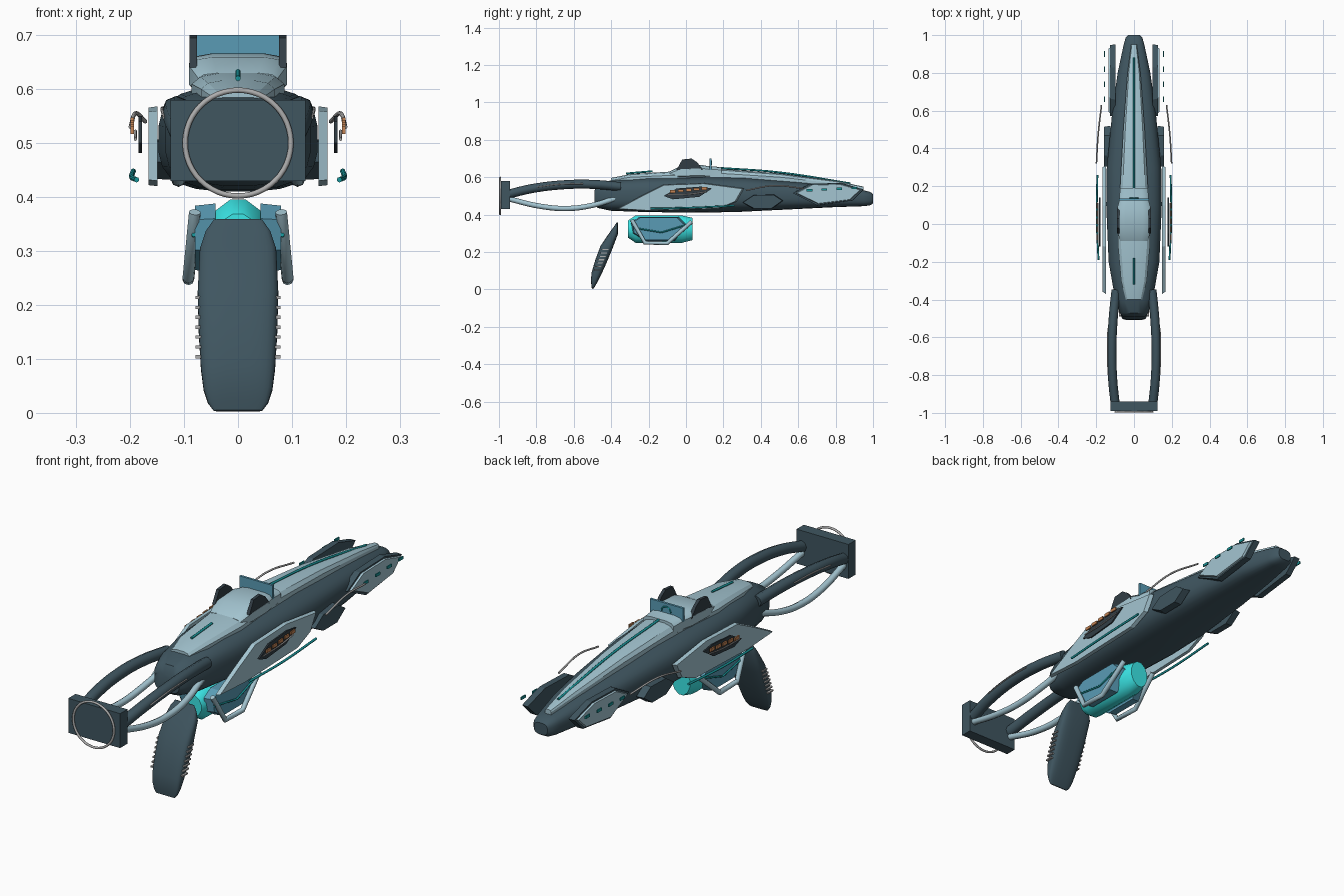
import bpy, math
from mathutils import Matrix, Vector

cube = bpy.data.objects.get("Cube")
if cube:
    bpy.data.objects.remove(cube)


def material(name, r, g, b):
    m = bpy.data.materials.new(name)
    m.use_nodes = True
    m.diffuse_color = (r, g, b, 1)
    m.node_tree.nodes["Principled BSDF"].inputs["Base Color"].default_value = (r, g, b, 1)
    return m


HULL = material("dark slate", .05, .092, .117)
BLACK = material("charcoal", .032, .048, .06)
SHELL = material("pale blue grey", .37, .56, .64)
BLUE = material("steel blue", .1, .33, .46)
CYAN = material("bright cyan", .045, .82, .82)
TEAL = material("teal", .01, .31, .33)
SILVER = material("silver", .42, .42, .42)
COPPER = material("copper", .55, .23, .09)


def make(name, verts, faces, mat, smooth=None):
    me = bpy.data.meshes.new(name)
    me.from_pydata(verts, [], faces)
    me.materials.append(mat)
    ob = bpy.data.objects.new(name, me)
    bpy.context.collection.objects.link(ob)
    bpy.ops.object.select_all(action='DESELECT')
    ob.select_set(True)
    bpy.context.view_layer.objects.active = ob
    bpy.ops.object.mode_set(mode='EDIT')
    bpy.ops.mesh.select_all(action='SELECT')
    bpy.ops.mesh.normals_make_consistent(inside=False)
    bpy.ops.object.mode_set(mode='OBJECT')
    if smooth:
        bpy.ops.object.shade_smooth_by_angle(angle=math.radians(smooth))
    return ob


def skin(name, rings, mat, smooth=None):
    """Join equal rings of points into a capped solid."""
    n = len(rings[0])
    faces = [(k * n + i, k * n + (i + 1) % n, (k + 1) * n + (i + 1) % n, (k + 1) * n + i)
             for k in range(len(rings) - 1) for i in range(n)]
    faces += [tuple(range(n)), tuple(range((len(rings) - 1) * n, len(rings) * n))]
    return make(name, [p for r in rings for p in r], faces, mat, smooth)


def loft(name, stations, mat, n=24, power=3, smooth=35):
    """Stations along y: (y, half width, bottom, top), rounded-box section."""
    def squash(v):
        return math.copysign(abs(v) ** (2 / power), v)
    rings = []
    for y, w, lo, hi in stations:
        angles = [math.tau * (i + .5) / n for i in range(n)]
        rings.append([(w * squash(math.cos(a)), y,
                       (lo + hi) / 2 + (hi - lo) / 2 * squash(math.sin(a))) for a in angles])
    return skin(name, rings, mat, smooth)


def plate(name, outline, x0, x1, mat, shrink=1.0):
    """Side plate from a (y, z) outline, its outer face scaled by shrink."""
    cy = sum(p[0] for p in outline) / len(outline)
    cz = sum(p[1] for p in outline) / len(outline)
    outer = [(x1, cy + (y - cy) * shrink, cz + (z - cz) * shrink) for y, z in outline]
    return skin(name, [[(x0, y, z) for y, z in outline], outer], mat)


def box(name, centre, size, mat):
    x, y, z = centre
    a, b, c = (s / 2 for s in size)
    return plate(name, [(y - b, z - c), (y + b, z - c), (y + b, z + c), (y - b, z + c)],
                 x - a, x + a, mat)


def tube(name, points, radius, mat, curved=True):
    cu = bpy.data.curves.new(name, 'CURVE')
    cu.dimensions = '3D'
    cu.bevel_depth = radius
    cu.bevel_resolution = 2
    cu.use_fill_caps = True
    cu.resolution_u = 6
    if curved:
        sp = cu.splines.new('BEZIER')
        sp.bezier_points.add(len(points) - 1)
        for bp, p in zip(sp.bezier_points, points):
            bp.co = p
            bp.handle_left_type = bp.handle_right_type = 'AUTO'
    else:
        sp = cu.splines.new('POLY')
        sp.points.add(len(points) - 1)
        for bp, p in zip(sp.points, points):
            bp.co = (*p, 1)
    cu.materials.append(mat)
    ob = bpy.data.objects.new(name, cu)
    bpy.context.collection.objects.link(ob)
    bpy.ops.object.select_all(action='DESELECT')
    ob.select_set(True)
    bpy.context.view_layer.objects.active = ob
    bpy.ops.object.convert(target='MESH')
    bpy.ops.object.shade_smooth_by_angle(angle=math.radians(50))
    return ob


# Main hull and upper shell
loft("hull", [(-.49, .06, .45, .53), (-.47, .075, .435, .56), (-.4, .1, .42, .585),
              (-.2, .135, .413, .6), (.1, .148, .41, .605), (.3, .145, .415, .6),
              (.6, .115, .43, .575), (.8, .087, .44, .555), (.95, .055, .445, .53),
              (.985, .045, .45, .522), (1, .032, .46, .51)], HULL)
loft("top_shell", [(-.4, .045, .55, .597), (-.3, .07, .56, .617), (-.1, .088, .56, .63),
                   (.2, .075, .56, .645), (.5, .058, .55, .622), (.8, .035, .53, .582),
                   (.95, .015, .52, .55)], SHELL, n=12, smooth=20)

# Sight block, its fins and rear plate
loft("sight_block", [(-.09, .075, .59, .63), (-.03, .092, .59, .66), (.08, .092, .59, .667),
                     (.12, .08, .59, .66), (.19, .075, .59, .655)], SHELL, n=12, power=4, smooth=40)
box("sight_plate", (0, .13, .67), (.16, .01, .06), BLUE)
tube("sight_ring", [(.022 * math.cos(a), .137, .665 + .022 * math.sin(a))
                    for a in (i * math.pi / 8 for i in range(9))], .003, TEAL, False)
tube("rear_glow_line", [(0, -.32, .62), (0, -.18, .632)], .005, TEAL)
tube("front_glow_line", [(0, .18, .65), (0, .5, .626), (0, .88, .567)], .005, TEAL)

# Butt plate with ring
box("butt_plate", (0, -.965, .505), (.25, .05, .15), HULL)
bpy.ops.mesh.primitive_torus_add(major_radius=.098, minor_radius=.005, major_segments=48,
                                 minor_segments=8, location=(0, -.994, .5),
                                 rotation=(math.pi / 2, 0, 0))
ring = bpy.context.object
ring.name = "butt_ring"
ring.data.materials.append(SILVER)
bpy.ops.object.shade_smooth_by_angle(angle=math.radians(60))

# Slanted grip
tilt = Matrix.Translation((0, -.5, .004)) @ Matrix.Rotation(math.radians(69.5), 4, 'X')
grip = loft("grip", [(0, .045, -.004, .004), (.015, .056, -.008, .012), (.04, .064, -.012, .024),
                     (.08, .069, -.017, .035), (.15, .073, -.022, .04), (.23, .075, -.025, .04),
                     (.32, .071, -.025, .018), (.355, .06, -.012, .008), (.378, .045, -.004, .003)],
            HULL, power=3.5, smooth=45)
grip.data.transform(tilt)

# Energy cell under the hull
loft("energy_cell", [(-.31, .042, .275, .37), (-.27, .06, .247, .398), (-.02, .06, .247, .398),
                     (.035, .045, .262, .385)], CYAN, n=12, power=1.9, smooth=40)

for s, side in ((1, "left"), (-1, "right")):
    def P(*pts):
        return [(s * x, y, z) for x, y, z in pts]

    # Side armour, with inset and copper contacts
    plate(side + "_side_panel", [(-.37, .43), (-.24, .5), (-.12, .56), (.1, .568), (.31, .54),
                                 (.27, .47), (.18, .432), (-.2, .42)], s * .149, s * .166, SHELL, .97)
    plate(side + "_panel_inset", [(-.12, .5), (-.05, .54), (.08, .55), (.14, .54), (.07, .495),
                                  (-.07, .482)], s * .178, s * .184, BLACK)
    for i in range(5):
        box(side + "_contact", (s * .196, -.07 + .042 * i, .524 + .004 * i), (.006, .03, .014), COPPER)
    tube(side + "_contact_wire", P((.19, -.1, .507), (.19, .02, .51), (.19, .11, .522)), .003, SILVER)
    plate(side + "_lower_fin", [(.3, .465), (.36, .432), (.46, .432), (.52, .475), (.47, .508),
                                (.36, .505)], s * .125, s * .158, HULL, .95)
    tube(side + "_side_glow_rail", P((.188, -.19, .432), (.197, .03, .437), (.194, .26, .448)),
         .005, TEAL)
    tube(side + "_side_wire", P((.199, .32, .53), (.19, .47, .555), (.172, .63, .54)), .004, SILVER)

    # Nose fairing with glowing studs
    fairing = [(.57, .515), (.66, .565), (.83, .57), (.95, .535), (.89, .475), (.7, .45)]
    plate(side + "_fairing_base", fairing, s * .098, s * .126, HULL, .99)
    plate(side + "_fairing_face", [(.77 + (y - .77) * .92, .515 + (z - .515) * .88)
                                   for y, z in fairing], s * .125, s * .134, SHELL, .96)
    for i in range(4):
        box(side + "_fairing_stud", (s * .155, .66 + .08 * i, .53 + .004 * i), (.005, .03, .012), TEAL)

    # Sight fins
    plate(side + "_sight_fin", [(-.05, .64), (-.02, .695), (.03, .7), (.06, .68), (.09, .64)],
          s * .076, s * .09, BLACK)

    # Skeleton stock
    tube(side + "_upper_stock_bar", P((.095, -.35, .55), (.11, -.5, .562), (.117, -.65, .56),
                                      (.113, -.82, .54), (.1, -.95, .51)), .024, HULL)
    tube(side + "_lower_stock_bar", P((.09, -.38, .485), (.105, -.5, .45), (.11, -.63, .433),
                                      (.11, -.78, .445), (.1, -.95, .485)), .014, SHELL)
    tube(side + "_stock_trim", P((.138, -.55, .565), (.141, -.67, .563), (.137, -.8, .547)),
         .003, SILVER)

    # Grip ribs
    for i in range(7):
        c = tilt @ Vector((0, .103 + .0195 * i, .01))
        box(side + "_grip_rib", (s * .074, c.y, c.z), (.01, .035, .006), SILVER)

    # Cell guard
    plate(side + "_cell_plate", [(-.295, .36), (-.25, .388), (-.04, .388), (.005, .345), (-.06, .26),
                                 (-.22, .26), (-.285, .3)], s * .042, s * .08, BLUE, .93)
    tube(side + "_cell_guard", P((.08, -.29, .372), (.092, -.22, .25), (.092, -.1, .247),
                                 (.08, .03, .362)), .011, SHELL, False)
    tube(side + "_cell_glow_line", P((.082, -.28, .33), (.086, -.13, .305), (.082, .0, .345)),
         .004, TEAL, False)
